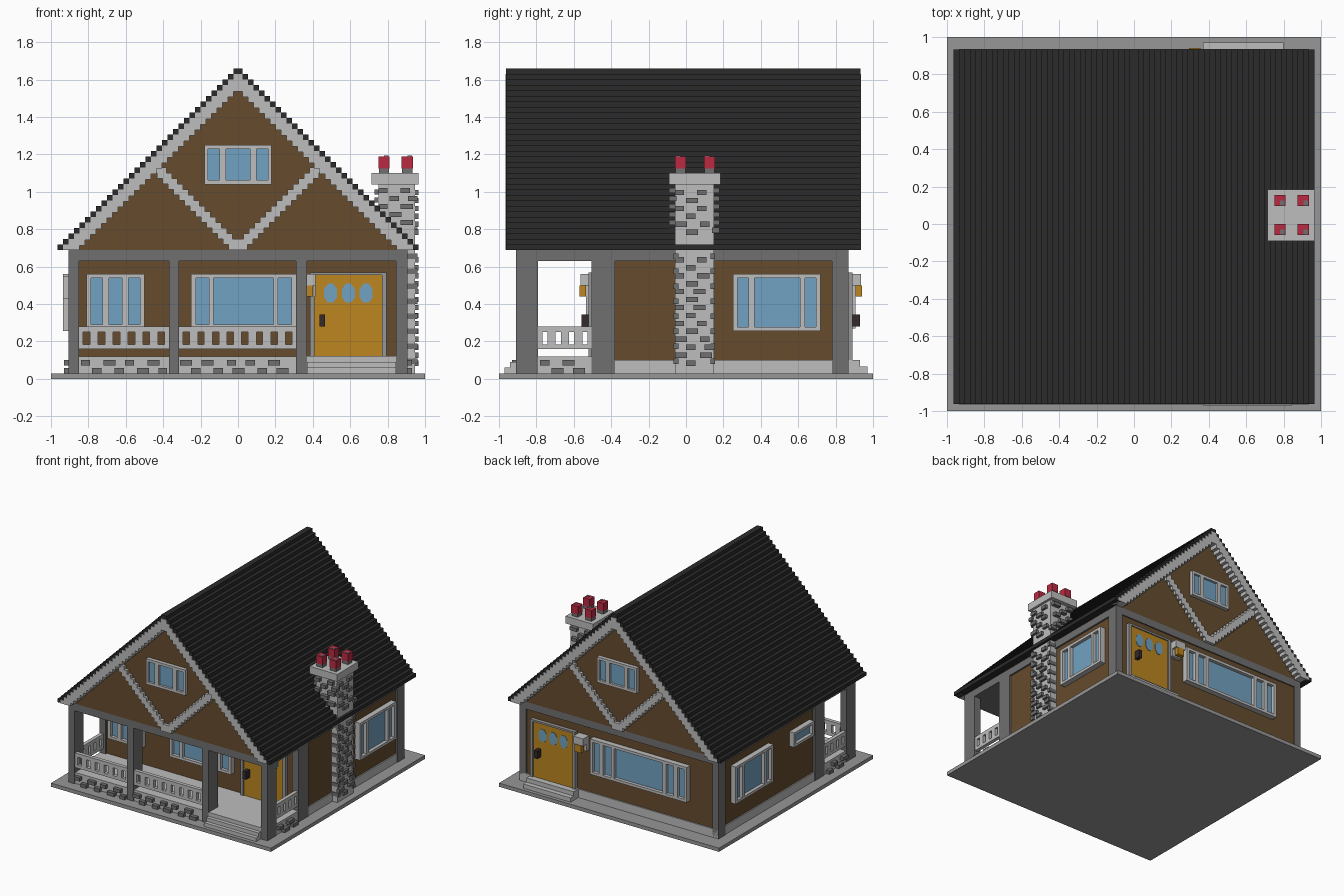
import bpy, bmesh, random
from math import cos, sin, pi

random.seed(4)
cube = bpy.data.objects.get("Cube")
if cube:
    bpy.data.objects.remove(cube)


def material(name, hexcode):
    rgb = [int(hexcode[i:i + 2], 16) / 255 for i in (0, 2, 4)]
    col = [c / 12.92 if c <= 0.04045 else ((c + 0.055) / 1.055) ** 2.4 for c in rgb] + [1]
    m = bpy.data.materials.new(name)
    m.use_nodes = True
    m.diffuse_color = col
    m.node_tree.nodes["Principled BSDF"].inputs["Base Color"].default_value = col
    return m


LIGHT = material("light grey", "BDBDBD")
MID = material("mid grey", "979797")
GREY = material("dark grey", "707070")
BLACK = material("roof black", "2B2B2B")
BROWN = material("brown", "664C2D")
GOLD = material("mustard", "BC8620")
BLUE = material("glass blue", "72A2C2")
RED = material("red", "BA2A42")
DARK = material("handle dark", "33292B")


def finish(name, bm, mat):
    bmesh.ops.recalc_face_normals(bm, faces=bm.faces)
    me = bpy.data.meshes.new(name)
    bm.to_mesh(me)
    bm.free()
    me.materials.append(mat)
    ob = bpy.data.objects.new(name, me)
    bpy.context.collection.objects.link(ob)
    return ob


def boxes(name, items, mat):
    """One object from boxes given as (x0, x1, y0, y1, z0, z1)."""
    bm = bmesh.new()
    for x0, x1, y0, y1, z0, z1 in items:
        vs = bmesh.ops.create_cube(bm, size=1)["verts"]
        for v in vs:
            v.co = ((x0 + x1) / 2 + v.co.x * (x1 - x0), (y0 + y1) / 2 + v.co.y * (y1 - y0),
                    (z0 + z1) / 2 + v.co.z * (z1 - z0))
    return finish(name, bm, mat)


# Wall planes: axis the wall runs along, plane position, outward sign
WALLS = {"front": ("x", -0.49, -1), "back": ("x", 0.86, 1), "right": ("y", 0.89, 1),
         "left": ("y", -0.89, -1), "front_gable": ("x", -0.91, -1), "back_gable": ("x", 0.87, 1),
         "porch_front": ("x", -0.9, -1), "porch_right": ("y", 0.9, 1), "porch_left": ("y", -0.9, -1)}


def on(wall, u0, u1, z0, z1, d0, d1):
    """Box on a wall: span u, height z, distance d outward from the wall."""
    axis, p, s = WALLS[wall]
    a, b = sorted((p + s * d0, p + s * d1))
    return (u0, u1, a, b, z0, z1) if axis == "x" else (a, b, u0, u1, z0, z1)


def window(name, wall, u0, u1, z0, z1, panes, d=0.045):
    """Frame with mullions between panes, and one sheet of glass behind."""
    b = 0.022
    bars = [on(wall, u0, u1, z0, z0 + b, 0, d), on(wall, u0, u1, z1 - b, z1, 0, d)]
    edges = [u0] + [e for p in panes for e in p] + [u1]
    bars += [on(wall, edges[i], edges[i + 1], z0 + b, z1 - b, 0, d) for i in range(0, len(edges), 2)]
    boxes(name + "_frame", bars, LIGHT)
    boxes(name + "_glass", [on(wall, u0 + .01, u1 - .01, z0 + .01, z1 - .01, 0, d * 0.4)], BLUE)


def bricks(wall, u0, u1, z0, z1, out=0.03):
    """Scattered protruding bricks in staggered rows."""
    items, row, z = [], 0, z0
    while z + 0.03 <= z1 + 0.001:
        u = u0 + (0.0 if row % 2 else 0.06)
        while u + 0.04 <= u1:
            w = min(random.choice((0.05, 0.065)), u1 - u)
            items.append(on(wall, u, u + w, z, z + 0.028, -0.01, out))
            u += w + random.choice((0.05, 0.07))
        row += 1
        z += 0.0425
    return items


# Ground slab, foundation, walls, ceiling beam
boxes("ground_slab", [(-1, 1, -1, 1, 0, 0.03)], MID)
boxes("foundation", [(-.9, .9, -.5, .87, .03, .1)], LIGHT)
boxes("walls", [(-.89, .89, -.49, .86, .1, .63)], BROWN)
boxes("ceiling_beam", [(-.905, .905, -.91, .87, .63, .69)], GREY)
boxes("porch_floor", [(-.9, .9, -.9, -.49, .03, .12)], LIGHT)

# Posts
posts = []
for a, b in ((-.905, -.85), (.845, .905)):
    posts += [(a, b, y0, y1, .03, .63) for y0, y1 in ((-.91, -.79), (-.505, -.38), (.78, .87))]
posts += [(a, b, -.91, -.79, .03, .63) for a, b in ((-.37, -.315), (.31, .37))]
boxes("posts", posts, GREY)

# Porch stonework
boxes("porch_stones", bricks("porch_front", -.84, -.38, .03, .13) + bricks("porch_front", -.31, .31, .03, .13)
      + bricks("porch_right", -.78, -.51, .03, .13) + bricks("porch_left", -.78, -.51, .03, .13), GREY)


# Railings
def railing(wall, u0, u1, n):
    pitch = (u1 - u0) / n
    bars = [on(wall, u0, u1, .16, .185, -.03, 0), on(wall, u0, u1, .25, .28, -.03, 0)]
    for i in range(n + 1):
        c = u0 + i * pitch
        bars.append(on(wall, max(u0, c - .022), min(u1, c + .022), .185, .25, -.03, 0))
    return bars


boxes("railings", railing("porch_front", -.85, -.37, 6) + railing("porch_front", -.315, .31, 8)
      + railing("porch_right", -.79, -.505, 4) + railing("porch_left", -.79, -.505, 4), LIGHT)

# Steps
boxes("front_steps", [(.37, .845, -.97, -.85, .03, .06), (.37, .845, -.94, -.85, .06, .09),
                      (.37, .845, -.91, -.85, .09, .122)], LIGHT)
boxes("back_steps", [(.37, .8, .85, .97, .03, .065), (.37, .8, .85, .93, .065, .1)], LIGHT)

# Windows
window("porch_small_window", "front", -.81, -.5, .27, .56, [(-.785, -.725), (-.69, -.62), (-.585, -.525)])
window("porch_large_window", "front", -.25, .31, .27, .56, [(-.225, -.155), (-.13, .19), (.215, .285)])
window("right_window", "right", .25, .72, .255, .56, [(.275, .335), (.365, .61), (.635, .695)])
window("left_window", "left", .2, .69, .255, .56, [(.225, .285), (.315, .575), (.605, .665)])
window("left_small_window", "left", -.33, -.07, .43, .55, [(-.305, -.095)])
window("back_window", "back", -.64, .24, .27, .56,
       [(-.615, -.555), (-.52, -.45), (-.42, .02), (.05, .12), (.155, .215)])
for side in ("front", "back"):
    window(side + "_attic_window", side + "_gable", -.18, .18, 1.04, 1.25,
           [(-.16, -.1), (-.065, .065), (.1, .16)], .03)

# Doors with frame, three eight-sided panes, handle and lamp
for wall, handle, lamp in (("front", .45, .37), ("back", .715, .325)):
    z0 = .12 if wall == "front" else .1
    boxes(wall + "_door_frame", [on(wall, .385, .41, z0, .57, 0, .03), on(wall, .77, .795, z0, .57, 0, .03),
                                 on(wall, .41, .77, .555, .57, 0, .03)], MID)
    boxes(wall + "_door", [on(wall, .41, .77, z0, .555, 0, .02)], GOLD)
    _, p, s = WALLS[wall]
    bm = bmesh.new()
    for c in (.495, .59, .685):
        ring = [(c + .038 * cos((k + .5) * pi / 4), .458 + .055 * sin((k + .5) * pi / 4)) for k in range(8)]
        f = bm.faces.new([bm.verts.new((x, p + s * .015, z)) for x, z in ring])
        ext = bmesh.ops.extrude_face_region(bm, geom=[f])["geom"]
        for v in ext:
            if isinstance(v, bmesh.types.BMVert):
                v.co.y = p + s * .024
    finish(wall + "_door_panes", bm, BLUE)
    boxes(wall + "_door_handle", [on(wall, handle - .015, handle + .015, .28, .345, .015, .07)], DARK)
    boxes(wall + "_lamp_bracket", [on(wall, lamp - .045, lamp + .045, .44, .56, 0, .03),
                                   on(wall, lamp - .045, lamp + .045, .5, .56, .03, .075)], LIGHT)
    boxes(wall + "_lamp_light", [on(wall, lamp - .03, lamp + .03, .44, .5, .045, .08)], GOLD)

# Gable body
bm = bmesh.new()
tri = bm.faces.new([bm.verts.new(c) for c in ((-.9, -.91, .69), (.9, -.91, .69), (0, -.91, 1.59))])
ext = bmesh.ops.extrude_face_region(bm, geom=[tri])["geom"]
bmesh.ops.translate(bm, vec=(0, 1.78, 0), verts=[g for g in ext if isinstance(g, bmesh.types.BMVert)])
finish("gable_body", bm, BROWN)

# Stepped roof, verge trim and V-shaped gable braces
N, Z0, X0 = 33, .69, .965
S = .97 / N
roof, verge, brace = [], [], []
for m in (-1, 1):
    def mirrored(a, b, *rest):
        return (*sorted((m * a, m * b)), *rest)
    for i in range(N):
        xo, z = X0 - i * S, Z0 + i * S
        roof.append(mirrored(max(0, xo - 2 * S), xo, -.962, .932, z, z + S))
        if i:
            for y0, y1 in ((-.966, -.9), (.86, .936)):
                verge.append(mirrored(max(0, xo - S), xo, y0, y1, max(Z0, z - .095), z))
    for i in range(15):
        for y0, y1 in ((-.935, -.9), (.86, .895)):
            brace.append(mirrored(max(0, i * S - .03), i * S + .05, y0, y1, Z0 + i * S, Z0 + (i + 1) * S))
boxes("roof", roof, BLACK)
boxes("verge_trim", verge, LIGHT)
boxes("gable_braces", brace, LIGHT)

# Chimney with protruding bricks, cap and four pots
boxes("chimney_shaft", [(.75, .945, -.06, .15, .03, 1.04)], LIGHT)
boxes("chimney_cap", [(.715, .965, -.09, .185, 1.04, 1.1)], LIGHT)
WALLS.update(ch_right=("y", .945, 1), ch_left=("y", .75, -1), ch_front=("x", -.06, -1), ch_back=("x", .15, 1))
stones = bricks("ch_right", -.06, .15, .07, .68, .02) + bricks("ch_right", -.06, .15, .77, 1.04, .02)
stones += bricks("ch_left", -.06, .15, .9, 1.04, .02)
for w in ("ch_front", "ch_back"):
    stones += bricks(w, .75, .96, .78, 1.04, .03)
    stones += [on(w, .9, .96, z / 100, z / 100 + .03, -.02, .006) for z in range(8, 66, 8)]
boxes("chimney_bricks", stones, GREY)
pots = [(x, y) for x in (.78, .905) for y in (-.03, .125)]
boxes("pot_bases", [(x - .027, x + .027, y - .027, y + .027, 1.1, 1.13) for x, y in pots], GREY)
boxes("chimney_pots", [(x - .03, x + .03, y - .03, y + .03, 1.125, 1.19) for x, y in pots], RED)
boxes("pot_openings", [(x, x + .025, y - .025, y, 1.188, 1.193) for x, y in pots], GREY)
